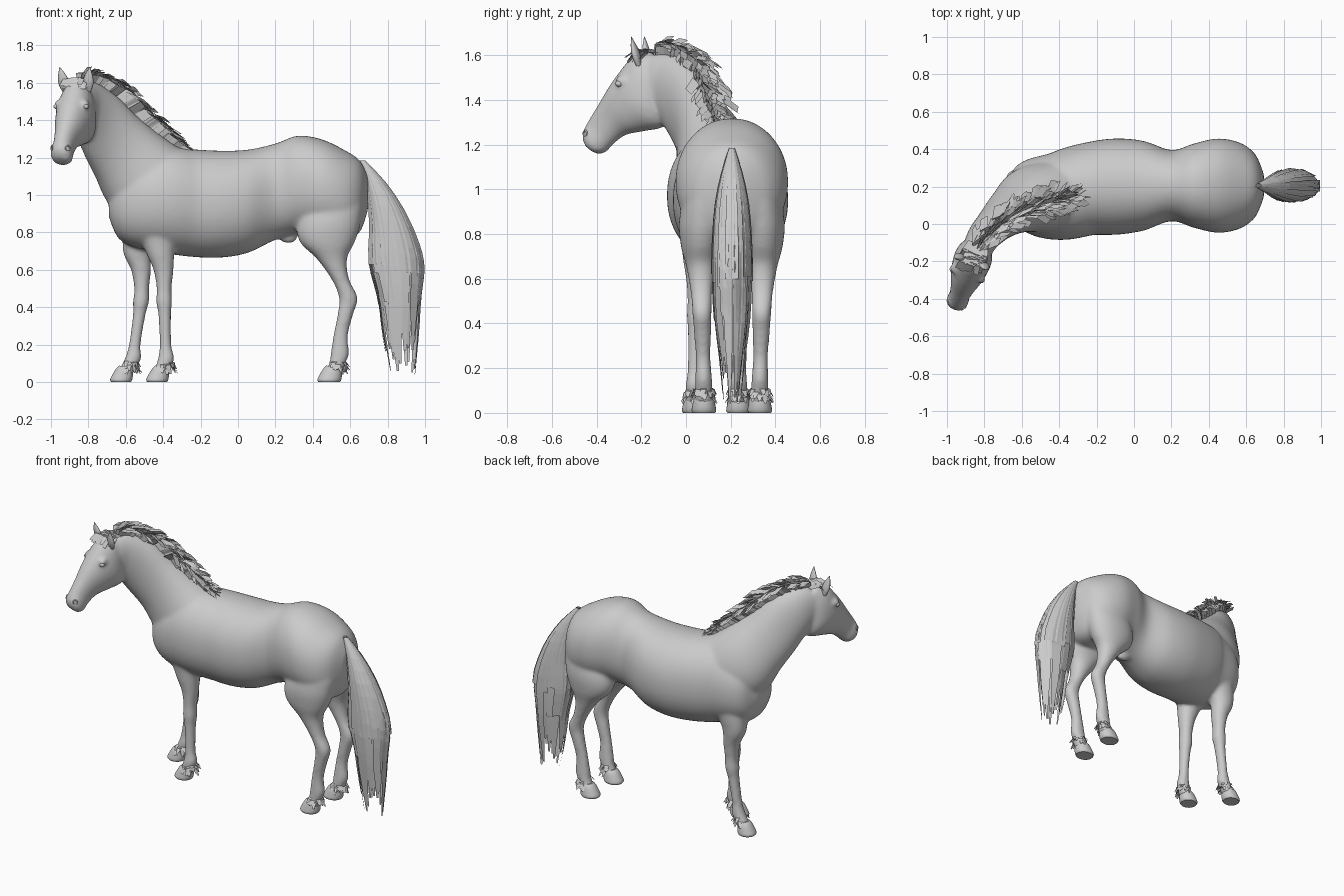
import bpy, bmesh, math, random
from mathutils import Vector as V, Matrix

if "Cube" in bpy.data.objects:
    bpy.data.objects.remove(bpy.data.objects["Cube"])

random.seed(4)


def finish(name, bm, angle=None):
    if angle:
        bmesh.ops.recalc_face_normals(bm, faces=bm.faces)
    me = bpy.data.meshes.new(name)
    bm.to_mesh(me)
    bm.free()
    ob = bpy.data.objects.new(name, me)
    bpy.context.collection.objects.link(ob)
    if angle:
        for p in me.polygons:
            p.use_smooth = True
        me.set_sharp_from_angle(angle=math.radians(angle))
    return ob


def spline(rows, t):
    """Catmull-Rom through rows of numbers, t from 0 to 1."""
    n = len(rows) - 1
    i = min(int(t * n), n - 1)
    u = t * n - i
    a, b, c, d = (rows[max(0, min(n, k))] for k in (i - 1, i, i + 1, i + 2))
    return [0.5 * (2 * B + (C - A) * u + (2 * A - 5 * B + 4 * C - D) * u * u
                   + (3 * B - A - 3 * C + D) * u ** 3) for A, B, C, D in zip(a, b, c, d)]


def loft(bm, rows, sub=6, seg=48, power=0.95):
    """Rows: top point, bottom point, half width -> closed tube of ovals."""
    steps = (len(rows) - 1) * sub
    rs = [spline(rows, k / steps) for k in range(steps + 1)]
    mids = [(V(r[0:3]) + V(r[3:6])) / 2 for r in rs]
    rings = []
    for k, r in enumerate(rs):
        up = (V(r[0:3]) - V(r[3:6])) / 2
        tan = mids[min(k + 1, steps)] - mids[max(k - 1, 0)]
        side = up.cross(tan).normalized() * r[6]
        ring = []
        for j in range(seg):
            a = 2 * math.pi * j / seg
            c, s = math.cos(a), math.sin(a)
            c = math.copysign(abs(c) ** power, c)
            s = math.copysign(abs(s) ** power, s)
            ring.append(bm.verts.new(mids[k] + up * c + side * s))
        rings.append(ring)
    for a, b in zip(rings, rings[1:]):
        for j in range(seg):
            bm.faces.new((a[j], a[(j + 1) % seg], b[(j + 1) % seg], b[j]))
    bm.faces.new(rings[0])
    bm.faces.new(rings[-1][::-1])


def ball(bm, c, size):
    bmesh.ops.create_uvsphere(bm, u_segments=16, v_segments=10, radius=1,
                              matrix=Matrix.Translation(c) @ Matrix.Diagonal((*size, 1)))


def card(bm, pts, sides):
    """Flat hair strip along pts, half-width vectors in sides."""
    vs = [(bm.verts.new(p - s), bm.verts.new(p + s)) for p, s in zip(pts, sides)]
    for a, b in zip(vs, vs[1:]):
        bm.faces.new((a[0], a[1], b[1], b[0]))


body = bmesh.new()

# Torso: x, top z, bottom z, centre y, half width
torso = [(-.69, 1.0, .88, .14, .06), (-.64, 1.12, .77, .14, .15), (-.55, 1.2, .72, .145, .205),
         (-.4, 1.255, .69, .15, .237), (-.25, 1.245, .67, .185, .247), (-.1, 1.237, .665, .2, .257),
         (.05, 1.242, .69, .205, .24), (.2, 1.275, .76, .205, .19), (.32, 1.317, .79, .205, .225),
         (.45, 1.297, .77, .205, .252), (.57, 1.24, .76, .205, .228), (.65, 1.185, .8, .205, .165),
         (.695, 1.1, .92, .205, .06)]
loft(body, [(x, y, t, x, y, b, w) for x, t, b, y, w in torso], power=.93)
ball(body, (.27, .205, .775), (.05, .03, .035))

# Neck: crest point, throat point, half width
neck = [(-.26, .165, 1.215, -.52, .14, .85, .2), (-.4, .13, 1.31, -.68, .13, .94, .18),
        (-.54, .085, 1.42, -.755, .06, 1.09, .13), (-.66, .03, 1.535, -.805, -.02, 1.2, .1),
        (-.77, -.05, 1.605, -.83, -.08, 1.28, .088), (-.83, -.13, 1.61, -.84, -.13, 1.34, .08)]
loft(body, neck)


# Head, built along a turned centre plane
def hx(y):
    return -.793 + .366 * y


head = [(-.15, 1.615, -.09, 1.47, .06), (-.235, 1.592, -.085, 1.38, .09), (-.297, 1.522, -.095, 1.285, .102),
        (-.347, 1.45, -.19, 1.26, .087), (-.392, 1.375, -.27, 1.243, .065), (-.432, 1.31, -.325, 1.203, .055),
        (-.46, 1.25, -.365, 1.163, .059), (-.45, 1.2, -.405, 1.16, .039)]
loft(body, [(hx(a), a, b, hx(c), c, d, w) for a, b, c, d, w in head])
across = V((.94, -.344, 0))
for s in (-1, 1):
    ball(body, V((hx(-.26), -.26, 1.485)) + across * s * .072, (.028, .034, .026))
    ball(body, V((hx(-.425), -.425, 1.25)) + across * s * .034, (.022, .022, .026))

# Legs: z, front x, back x, half width
fore = [(1.05, -.52, -.36, .04), (.97, -.57, -.34, .065), (.85, -.55, -.33, .088), (.7, -.495, -.34, .07),
        (.6, -.452, -.345, .055), (.5, -.435, -.355, .045), (.43, -.438, -.352, .046), (.36, -.426, -.358, .038),
        (.2, -.419, -.356, .033), (.13, -.427, -.34, .039), (.09, -.439, -.352, .04), (.04, -.455, -.37, .044)]
hind = [(1.1, .44, .6, .05), (.98, .38, .665, .1), (.85, .32, .655, .108), (.75, .33, .625, .092),
        (.66, .42, .583, .068), (.55, .5, .594, .05), (.45, .54, .64, .043), (.36, .532, .615, .039),
        (.25, .51, .588, .033), (.15, .495, .593, .038), (.1, .487, .575, .04), (.04, .46, .555, .044)]


def far_shift(z):
    return -.12 - .08 * max(0, (.45 - z) / .45) + .4 * max(0, z - .7)


feet = []
for rows, y_top, y_low, far, mid in ((fore, .055, .037, 0, .15), (fore, .245, .235, 1, .15),
                                     (hind, .068, .08, 0, .205), (hind, .342, .33, 0, .205)):
    pts = []
    for z, a, b, w in rows:
        y = y_top + (y_low - y_top) * min(1, max(0, (.6 - z) / .5))
        y += (mid - y) * max(0, z - .8) * 1.3
        d = far_shift(z) if far else 0
        pts.append((a + d, y, z, b + d, y, z, w))
    loft(body, pts)
    feet.append((pts[-1][0], pts[-1][3], y_low))

bmesh.ops.recalc_face_normals(body, faces=body.faces)
ob = finish("horse_body", body)
m = ob.modifiers.new("blend", 'REMESH')
m.mode, m.voxel_size, m.use_smooth_shade = 'VOXEL', .01, True
m = ob.modifiers.new("soften", 'SMOOTH')
m.factor, m.iterations = .5, 14

# Hooves and fetlock hair
for n, (a, b, y) in enumerate(feet):
    bm = bmesh.new()
    loft(bm, [(a + .012, y, .088, b - .005, y, .075, .034), (a - .005, y, .07, b, y, .055, .045),
              (a - .026, y, .035, b, y, .028, .052), (a - .036, y, .012, b - .004, y, .01, .055),
              (a - .03, y, 0, b - .01, y, 0, .05)], 3, 28)
    finish(f"hoof_{n + 1}", bm, 50)
    bm = bmesh.new()
    c = V(((a + b) / 2 + .02, y, .1))
    for k in range(26):
        t = random.uniform(-2, 2)
        d = V((math.cos(t), .85 * math.sin(t), 0))
        w = V((-d.y, d.x, 0)) * .014
        p = c + d * .038 + V((0, 0, random.uniform(-.03, .015)))
        card(bm, [p, p + d * .016 + V((0, 0, -.008)), p + d * random.uniform(.02, .038) + V((0, 0, -.032))],
             [w, w, w * .4])
    finish(f"fetlock_hair_{n + 1}", bm)

# Ears, eyes and nostril rims
for s, side in ((-1, "left"), (1, "right")):
    bm = bmesh.new()
    base = V((hx(-.19), -.19, 1.555)) + across * s * .06
    rows = []
    for h, w in ((0, .02), (.04, .03), (.075, .025), (.105, .013), (.128, .002)):
        p = base + across * s * h * .2 + V((-.02, -.05, 0)) * h * 4 + V((0, 0, h))
        f = V((.1, .3, 0)) * w * 1.8
        rows.append((*(p + f), *(p - f), w))
    loft(bm, rows, 3, 14)
    finish(f"ear_{side}", bm, 60)
    bm = bmesh.new()
    ball(bm, V((hx(-.27), -.27, 1.473)) + across * s * .082, (.017, .018, .015))
    finish(f"eye_{side}", bm, 60)
    bpy.ops.mesh.primitive_torus_add(major_radius=.013, minor_radius=.004, major_segments=20, minor_segments=8,
                                     location=V((hx(-.436), -.436, 1.25)) + across * s * .045)
    t = bpy.context.object
    t.name = f"nostril_{side}"
    t.rotation_mode = 'QUATERNION'
    t.rotation_quaternion = (across * s + V((-.2, -.7, 0))).to_track_quat('Z', 'Y')
    bpy.ops.object.shade_smooth()

# Mane: overlapping short cards along the crest
bm = bmesh.new()
crest = [r[:3] for r in neck]
for k in range(170):
    t = .05 + .93 * k / 169
    p = V(spline(crest, t))
    along = (p - V(spline(crest, t - .04))).normalized()
    out = V((-along.y, along.x, 0)).normalized()
    up = out.cross(along).normalized()
    up = up if up.z > 0 else -up
    s = random.uniform(-1, 1)
    size = random.uniform(.8, 1.15) * min(1, .4 + 1.8 * t) * (1.1 - .35 * max(0, t - .6) / .4)
    p = p + out * s * .022 - up * .012
    q = p + (up * .062 + out * s * .028 - along * .018) * size
    r = q + (up * (.035 - .05 * abs(s)) + out * s * .05 - along * .05) * size
    w = along * .024 + out * random.uniform(-.01, .01)
    card(bm, [p, q, r], [w, w, w * .85])
finish("mane", bm)

# Forelock
bm = bmesh.new()
fwd = V((-.344, -.94, 0))
for k in range(40):
    s = random.uniform(-1, 1)
    p = V((hx(-.15), -.15, 1.61)) + across * s * .04 - fwd * random.uniform(-.03, .05)
    q = p + fwd * .05 + across * s * .015 + V((0, 0, .02 - .012 * abs(s)))
    r = q + fwd * random.uniform(.03, .05) + across * s * .015 + V((0, 0, random.uniform(-.055, -.03)))
    w = across * .018
    card(bm, [p, q, r], [w, w, w * .7])
finish("forelock", bm)

# Tail: z, centre x, x radius, y radius; cards wrap this shape
tail = [(1.185, .665, .015, .012), (1.08, .73, .05, .045), (.95, .785, .087, .072), (.8, .825, .12, .085),
        (.63, .848, .146, .09), (.44, .862, .115, .083), (.25, .868, .098, .062), (.04, .878, .07, .04)]
bm = bmesh.new()


def tail_card(ang, t0, t1, scale, half, tip):
    pts, sides = [], []
    for k in range(9):
        t = t0 + (t1 - t0) * k / 8
        z, cx, rx, ry = spline(tail, t)
        rx, ry = rx * scale, ry * scale
        pts.append(V((cx + rx * math.cos(ang), .205 + ry * math.sin(ang), z)))
        d = V((-rx * math.sin(ang), ry * math.cos(ang), 0))
        fade = 1 if k < 6 else 1 - (1 - tip) * (k - 5) / 3
        sides.append(d * half * fade)
    card(bm, pts, sides)


for k in range(14):
    a = 2 * math.pi * k / 14
    tail_card(a, 0, random.uniform(.56, .63), random.uniform(.95, 1.03), .34, 1)
for k in range(14):
    a = 2 * math.pi * (k + random.random() * .5) / 14
    tail_card(a, .4, random.uniform(.68, .76), random.uniform(.86, .98), .3, .9)
for k in range(22):
    a = 2 * math.pi * (k + random.random() * .5) / 22
    tail_card(a, .5, random.uniform(.85, 1), random.uniform(.75, 1), .26, .35)
finish("tail", bm)
